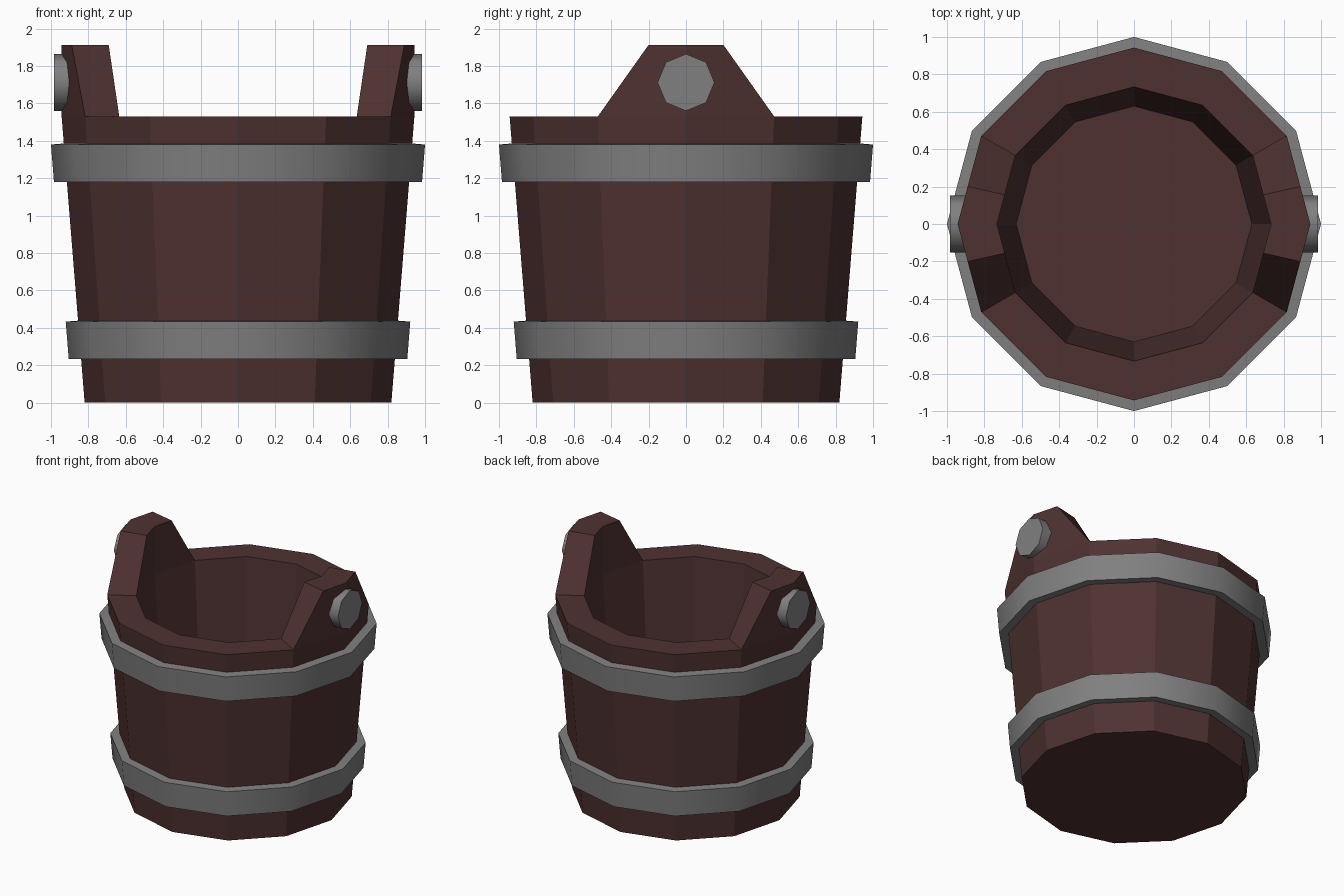
import bpy, bmesh, math

if "Cube" in bpy.data.objects:
    bpy.data.objects.remove(bpy.data.objects["Cube"])

N = 12
TOP = 1.53


def material(name, rgb):
    m = bpy.data.materials.new(name)
    m.diffuse_color = (*rgb, 1)
    m.use_nodes = True
    m.node_tree.nodes["Principled BSDF"].inputs["Base Color"].default_value = m.diffuse_color
    return m


WOOD = material("dark_wood", (0.078, 0.031, 0.031))
IRON = material("grey_iron", (0.216, 0.216, 0.216))


def finish(name, bm, mat, smooth=False):
    bmesh.ops.remove_doubles(bm, verts=bm.verts, dist=0.0001)
    bmesh.ops.recalc_face_normals(bm, faces=bm.faces)
    me = bpy.data.meshes.new(name)
    bm.to_mesh(me)
    bm.free()
    me.materials.append(mat)
    ob = bpy.data.objects.new(name, me)
    bpy.context.collection.objects.link(ob)
    if smooth:
        bpy.ops.object.select_all(action='DESELECT')
        ob.select_set(True)
        bpy.context.view_layer.objects.active = ob
        bpy.ops.object.shade_smooth_by_angle(angle=math.radians(50))
    return ob


def ring(bm, r, z):
    return [bm.verts.new((r * math.cos(2 * math.pi * i / N),
                          r * math.sin(2 * math.pi * i / N), z)) for i in range(N)]


def bridge(bm, a, b, skip=()):
    for i in range(N):
        if i not in skip:
            j = (i + 1) % N
            bm.faces.new((a[i], a[j], b[j], b[i]))


# Bucket: outer wall, rim, inner wall and floor
bm = bmesh.new()
base = ring(bm, 0.82, 0)
outer = ring(bm, 0.943, TOP)
inner = ring(bm, 0.733, TOP)
floor = ring(bm, 0.63, 0.21)
bm.faces.new(base)
bridge(bm, base, outer)
bridge(bm, outer, inner, skip=(0, 5, 6, 11))
bridge(bm, inner, floor)
bm.faces.new(floor)

# Ears: two raised staves on each side, tapering towards the top
for mid in (0, 6):
    ids = [(mid - 1) % N, mid, (mid + 1) % N]
    tops = []
    for loop in (outer, inner):
        c = loop[mid].co
        row = []
        for k in ids:
            p = c.lerp(loop[k].co, 0.425)
            row.append(bm.verts.new((p.x, p.y, 1.912)))
        tops.append(row)
    (o, n) = tops
    for a in (0, 1):
        b = a + 1
        bm.faces.new((outer[ids[a]], outer[ids[b]], o[b], o[a]))
        bm.faces.new((inner[ids[a]], inner[ids[b]], n[b], n[a]))
        bm.faces.new((o[a], o[b], n[b], n[a]))
    for e in (0, 2):
        bm.faces.new((outer[ids[e]], o[e], n[e], inner[ids[e]]))
finish("bucket", bm, WOOD)


# Iron hoops, tilted with the wall
def hoop(name, z0, z1, r0, r1):
    bm = bmesh.new()
    loops = [ring(bm, r0, z0), ring(bm, r1, z1),
             ring(bm, r1 - 0.09, z1 + 0.007), ring(bm, r0 - 0.09, z0 + 0.007)]
    for i in range(4):
        bridge(bm, loops[i], loops[(i + 1) % 4])
    finish(name, bm, IRON, True)


hoop("upper_hoop", 1.18, 1.38, 0.984, 1.0)
hoop("lower_hoop", 0.233, 0.433, 0.905, 0.921)

# Octagonal handle studs on the ears
for side, name in ((1, "right_stud"), (-1, "left_stud")):
    bm = bmesh.new()
    rims = [[bm.verts.new((side * x, 0.152 * math.cos(k * math.pi / 4),
                           1.712 + 0.152 * math.sin(k * math.pi / 4)))
             for k in range(8)] for x in (0.86, 0.983)]
    for k in range(8):
        j = (k + 1) % 8
        bm.faces.new((rims[0][k], rims[0][j], rims[1][j], rims[1][k]))
    for r in rims:
        bm.faces.new(r)
    finish(name, bm, IRON, True)
